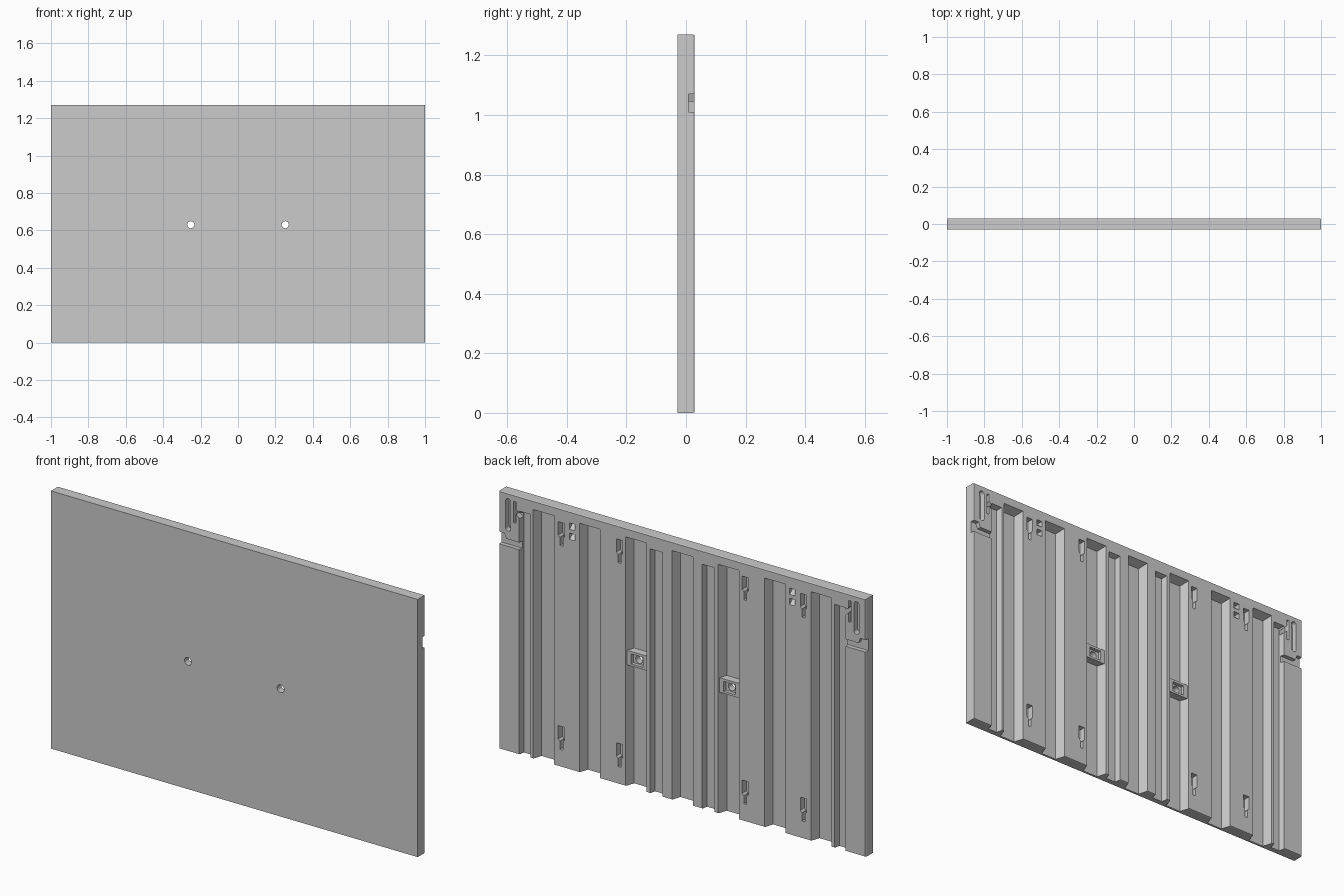
import bpy, bmesh, math

if "Cube" in bpy.data.objects:
    bpy.data.objects.remove(bpy.data.objects["Cube"])

H, YB, YF = 1.27, 0.0285, -0.0285   # height, back face, front face


def prism(bm, outer, y_outer, y_inner, inner=None):
    """Solid between an x-z outline at y_outer and a matching one at y_inner."""
    inner = inner or outer
    a = [bm.verts.new((x, y_outer, z)) for x, z in outer]
    b = [bm.verts.new((x, y_inner, z)) for x, z in inner]
    faces = [bm.faces.new(a), bm.faces.new(b[::-1])]
    for i in range(len(a)):
        j = (i + 1) % len(a)
        faces.append(bm.faces.new((a[j], a[i], b[i], b[j])))
    bmesh.ops.recalc_face_normals(bm, faces=faces)


def rect(x0, x1, z0, z1):
    return [(x0, z0), (x1, z0), (x1, z1), (x0, z1)]


def circle(x, z, r, n=24):
    return [(x + r * math.cos(2 * math.pi * i / n), z + r * math.sin(2 * math.pi * i / n)) for i in range(n)]


def slot(x, z0, z1, r, n=8):
    top = [(x + r * math.cos(math.pi * i / n), z1 - r + r * math.sin(math.pi * i / n)) for i in range(n + 1)]
    low = [(x - r * math.cos(math.pi * i / n), z0 + r - r * math.sin(math.pi * i / n)) for i in range(n + 1)]
    return top + low


def flip(pts, s):
    return [(s * x, z) for x, z in pts]


def to_object(bm, name):
    me = bpy.data.meshes.new(name)
    bm.to_mesh(me)
    bm.free()
    ob = bpy.data.objects.new(name, me)
    bpy.context.collection.objects.link(ob)
    return ob


def cut(target, bm):
    """Subtract the solids in bm from target, then drop the cutter."""
    cutter = to_object(bm, "cutter")
    cutter.hide_render = True
    mod = target.modifiers.new("cut", 'BOOLEAN')
    mod.operation, mod.solver, mod.object = 'DIFFERENCE', 'EXACT', cutter
    bpy.context.view_layer.objects.active = target
    bpy.ops.object.modifier_apply(modifier=mod.name)
    bpy.data.objects.remove(cutter)


# Panel slab with a slight chamfer toward the back
bm = bmesh.new()
prism(bm, rect(-1, 1, 0, H), 0.023, YF)
panel = to_object(bm, "panel")
bm = bmesh.new()
bm.from_mesh(panel.data)
back = max(bm.faces, key=lambda f: f.calc_center_median().y)
new = bmesh.ops.extrude_face_region(bm, geom=[back])
bmesh.ops.delete(bm, geom=[back], context='FACES_ONLY')
for v in [g for g in new['geom'] if isinstance(g, bmesh.types.BMVert)]:
    v.co = (v.co.x * 0.997, YB, 0.002 + v.co.z * (H - 0.004) / H)
bmesh.ops.recalc_face_normals(bm, faces=bm.faces)
bm.to_mesh(panel.data)
bm.free()


# Vertical drafted grooves, open at the bottom
def groove(bm, x, half, top, depth, draft):
    k = draft / depth * 0.01
    prism(bm, rect(x - half - k, x + half + k, -0.02, top + k), YB + 0.01, YB - depth,
          rect(x - half + draft, x + half - draft, -0.02, top - draft))


bm = bmesh.new()
for i in range(-3, 4):
    groove(bm, i * 0.2525, 0.057, 1.228, 0.046, 0.015)
for s in (1, -1):
    groove(bm, s * 0.142, 0.034, 1.205, 0.03, 0.006)
    groove(bm, s * 0.86, 0.031, 1.20, 0.03, 0.006)
cut(panel, bm)

# Hanger slots, clip pockets, corner latch details and bolt holes
bm = bmesh.new()
for s in (1, -1):
    for x in (0.66, 0.343):
        for z in (1.205, 0.2):
            key = [(-.017, 0), (.017, 0), (.017, -.065), (.008, -.075), (.008, -.115),
                   (-.008, -.115), (-.008, -.075), (-.017, -.065)]
            prism(bm, [(s * x + a, z + b) for a, b in key], 0.04, -0.004)
    for z in (1.175, 1.125):
        # ramped floor: deep at the top, shallow at the bottom
        prism(bm, rect(s * .60 - .015, s * .60 + .015, z, z + .04), 0.04, 0.0,
              rect(s * .60 - .015, s * .60 + .015, z + .032, z + .04))
    prism(bm, slot(s * 0.95, 1.085, 1.245, 0.014), 0.04, 0.0)
    latch = [(.92, 1.24), (.907, 1.24), (.907, 1.205), (.875, 1.175), (.875, 1.15),
             (.907, 1.18), (.907, 1.135), (.92, 1.135)]
    prism(bm, flip(latch, s), 0.04, 0.0)
    prism(bm, flip([(.88, 1.01), (1.02, 1.01), (1.02, 1.07), (.97, 1.07),
                    (.96, 1.045), (.88, 1.045)], s), 0.04, 0.008)
    prism(bm, circle(s * 0.2525, 0.63, 0.019), 0.04, -0.04)
cut(panel, bm)

# Bolt seats bridging the two grooves
for s, side in ((1, "right"), (-1, "left")):
    x = s * 0.2525
    bm = bmesh.new()
    prism(bm, rect(x - .055, x + .055, .595, .667), 0.021, -0.0185,
          rect(x - .042, x + .042, .595, .667))
    seat = to_object(bm, "bolt_seat_" + side)
    bm = bmesh.new()
    prism(bm, rect(x - .032, x + .032, .606, .655), 0.04, 0.004)
    cut(seat, bm)
    bm = bmesh.new()
    prism(bm, circle(x, 0.63, 0.019), 0.05, -0.05)
    cut(seat, bm)
